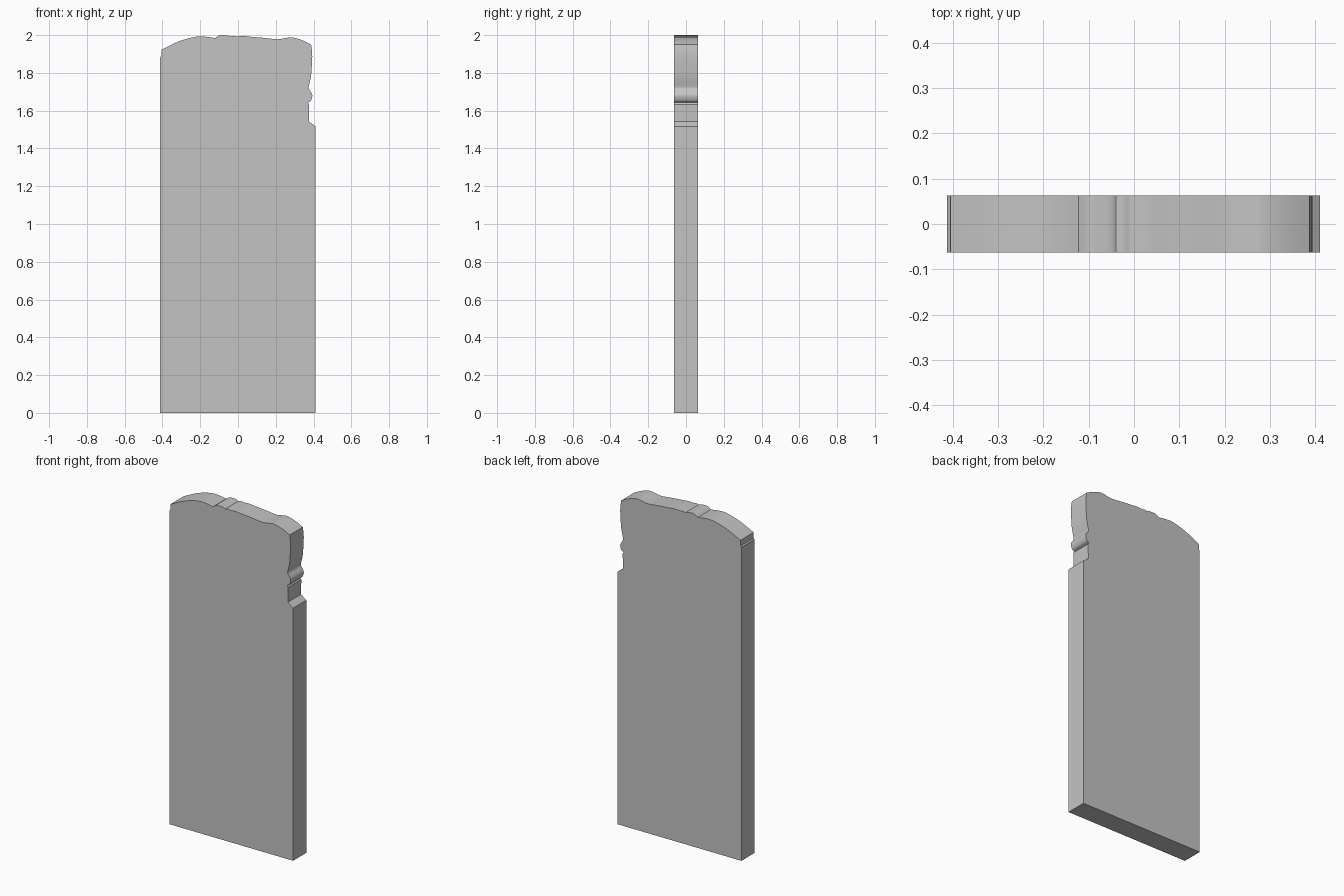
import bpy, bmesh, math

if "Cube" in bpy.data.objects:
    bpy.data.objects.remove(bpy.data.objects["Cube"])

HALF_DEPTH = 0.0625

# Silhouette in x, z: sharp corners split it into runs, each run is smoothed
runs = [
    [(0.41, 0), (0.41, 1.517)],                                   # right side
    [(0.41, 1.517), (0.375, 1.543)],                              # ledge
    [(0.375, 1.543), (0.377, 1.633)],                             # neck
    [(0.377, 1.633), (0.371, 1.643), (0.385, 1.652), (0.393, 1.675),
     (0.390, 1.692), (0.375, 1.715), (0.374, 1.727)],             # rounded bump
    [(0.374, 1.727), (0.386, 1.78), (0.391, 1.84), (0.393, 1.90),
     (0.387, 1.95)],                                              # upper right side
    [(0.387, 1.95), (0.337, 1.974), (0.285, 1.988), (0.25, 1.984), (0.21, 1.978),
     (0.14, 1.985), (0.07, 1.991), (0.03, 1.995), (-0.01, 1.993)],  # right top
    [(-0.01, 1.993), (-0.025, 1.996), (-0.04, 1.992)],            # small notches
    [(-0.04, 1.992), (-0.055, 1.998), (-0.09, 2.0), (-0.105, 1.996), (-0.122, 1.984)],
    [(-0.122, 1.984), (-0.165, 1.991), (-0.22, 1.992), (-0.31, 1.968),
     (-0.405, 1.923)],                                            # left crown
    [(-0.405, 1.923), (-0.406, 1.89)],
    [(-0.406, 1.89), (-0.412, 1.882)],
    [(-0.412, 1.882), (-0.412, 0)],                               # left side
]


def smooth_run(pts, steps=4):
    """Catmull-Rom samples along a run, leaving out its last point."""
    if len(pts) == 2:
        return [pts[0]]
    p = [pts[0]] + pts + [pts[-1]]
    out = []
    for i in range(1, len(p) - 2):
        a, b, c, d = p[i - 1:i + 3]
        for s in range(steps):
            t = s / steps
            out.append(tuple(0.5 * (2 * b[k] + (c[k] - a[k]) * t
                       + (2 * a[k] - 5 * b[k] + 4 * c[k] - d[k]) * t * t
                       + (3 * b[k] - a[k] - 3 * c[k] + d[k]) * t ** 3)
                       for k in (0, 1)))
    return out


outline = [q for run in runs for q in smooth_run(run)] + [(-0.412, 0)]

# Extrude the silhouette into a slab
bm = bmesh.new()
front = bm.faces.new([bm.verts.new((x, -HALF_DEPTH, min(z, 2.0))) for x, z in outline])
ext = bmesh.ops.extrude_face_region(bm, geom=[front], use_keep_orig=True)
for v in ext["geom"]:
    if isinstance(v, bmesh.types.BMVert):
        v.co.y = HALF_DEPTH
bmesh.ops.recalc_face_normals(bm, faces=bm.faces[:])
mesh = bpy.data.meshes.new("slab")
bm.to_mesh(mesh)
bm.free()

slab = bpy.data.objects.new("slab", mesh)
bpy.context.collection.objects.link(slab)
stone = bpy.data.materials.new("plain grey")
stone.diffuse_color = (0.55, 0.55, 0.55, 1)
stone.use_nodes = True
stone.node_tree.nodes["Principled BSDF"].inputs["Base Color"].default_value = stone.diffuse_color
mesh.materials.append(stone)

# Smooth the rounded rim, keep real corners sharp
bpy.context.view_layer.objects.active = slab
slab.select_set(True)
bpy.ops.object.shade_smooth_by_angle(angle=math.radians(25))
